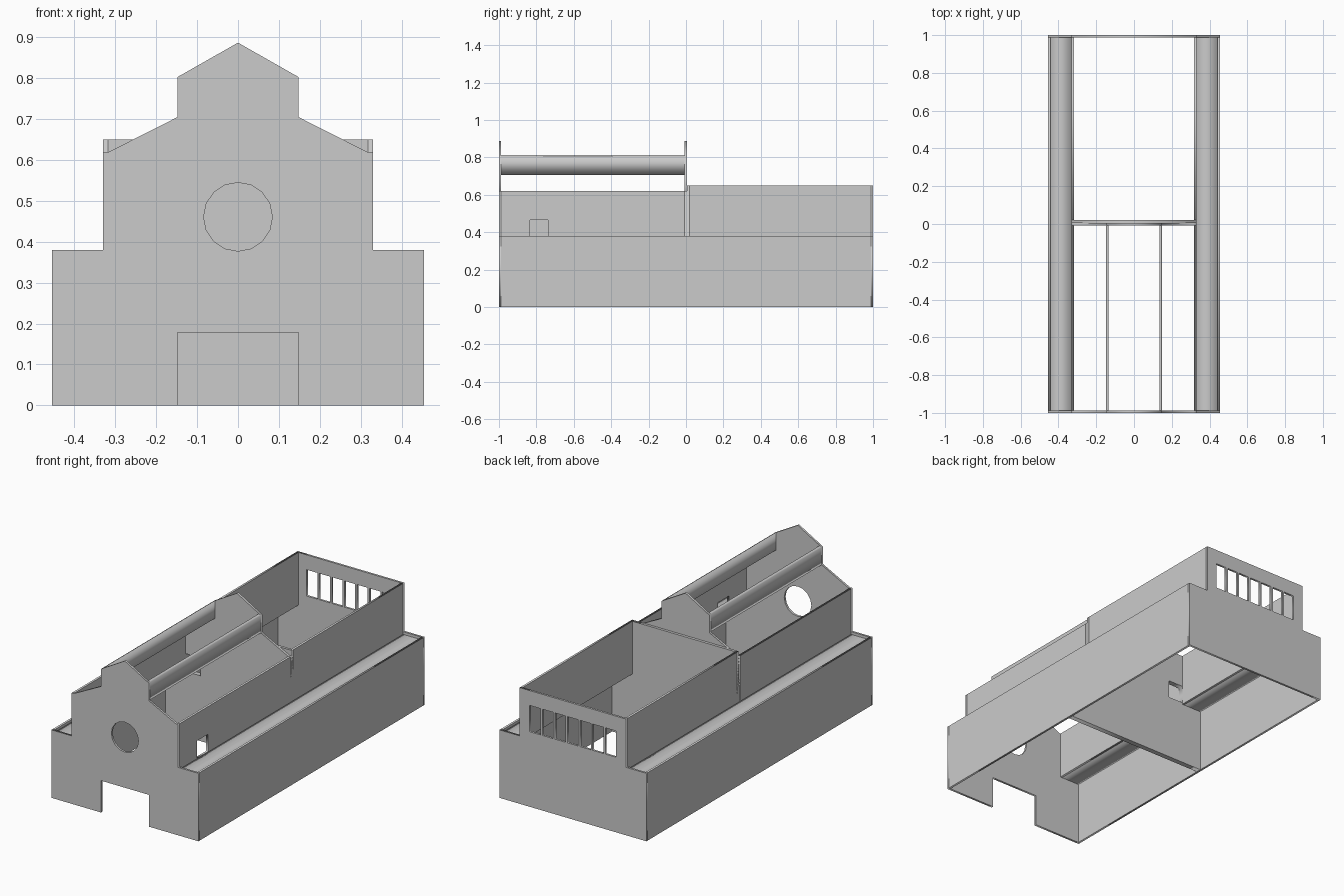
import bpy, math
from mathutils import Matrix

if "Cube" in bpy.data.objects:
    bpy.data.objects.remove(bpy.data.objects["Cube"])

T = 0.012  # wall thickness


def rect(a0, b0, a1, b1):
    return [(a0, b0), (a1, b0), (a1, b1), (a0, b1)]


def mirror(half):
    # closed outline from its right half
    return half + [(-x, z) for x, z in reversed(half) if x > 0]


def plate(name, loops, facing, pos, thick=T):
    # flat wall: first loop is the outline, the others are holes
    cu = bpy.data.curves.new(name, 'CURVE')
    cu.dimensions = '2D'
    cu.fill_mode = 'BOTH'
    cu.extrude = thick / 2
    for pts in loops:
        sp = cu.splines.new('POLY')
        sp.points.add(len(pts) - 1)
        for p, (a, b) in zip(sp.points, pts):
            p.co = (a, b, 0, 1)
        sp.use_cyclic_u = True
    tmp = bpy.data.objects.new(name + "_outline", cu)
    bpy.context.collection.objects.link(tmp)
    dg = bpy.context.evaluated_depsgraph_get()
    me = bpy.data.meshes.new_from_object(tmp.evaluated_get(dg))
    bpy.data.objects.remove(tmp)
    if facing == 'y':
        m = Matrix(((1, 0, 0, 0), (0, 0, -1, pos), (0, 1, 0, 0), (0, 0, 0, 1)))
    else:
        m = Matrix(((0, 0, 1, pos), (1, 0, 0, 0), (0, 1, 0, 0), (0, 0, 0, 1)))
    me.transform(m)
    me.name = name
    ob = bpy.data.objects.new(name, me)
    bpy.context.collection.objects.link(ob)
    return ob


def box(name, x0, x1, y0, y1, z0, z1):
    return plate(name, [rect(x0, z0, x1, z1)], 'y', (y0 + y1) / 2, y1 - y0)


gable = [(0.33, 0.62), (0.316, 0.62), (0.148, 0.705), (0.148, 0.803), (0, 0.887)]

# front wall with doorway and round window
rose = [(0.084 * math.cos(i * math.tau / 16), 0.461 + 0.084 * math.sin(i * math.tau / 16))
        for i in range(16)]
front = mirror([(0.148, 0), (0.455, 0), (0.455, 0.38), (0.33, 0.38)] + gable)
i = front.index((0, 0.887))
front = front[:i + 1] + front[i + 1:] + [(-0.148, 0.178), (0.148, 0.178)]
plate("front_wall", [front, rose], 'y', -1 + T / 2)

# middle gable wall and the back hall's own end wall, sharing a small side opening
opening = rect(-0.318, 0.365, -0.225, 0.465)
low = [(0.443, 0), (0.443, 0.36), (0.33, 0.36)]
plate("middle_gable_wall", [mirror(low + gable), opening], 'y', -0.002, 0.014)
plate("middle_hall_wall", [mirror(low + [(0.33, 0.65)]), opening], 'y', 0.0125, 0.015)

# back wall with a row of windows
n, w0, w1, bar = 7, -0.267, 0.267, 0.012
pane = (w1 - w0 - bar * (n - 1)) / n
panes = [rect(w0 + k * (pane + bar), 0.42, w0 + k * (pane + bar) + pane, 0.567)
         for k in range(n)]
back = mirror([(0.455, 0), (0.455, 0.38), (0.33, 0.38), (0.33, 0.65)])
plate("back_wall", [back] + panes, 'y', 1 - T / 2)

# long walls, aisle roofs and raised strips on both sides
e = 1 - T
nave = [(-e, 0.355), (e, 0.355), (e, 0.65), (0.005, 0.65), (0.005, 0.62), (-e, 0.62)]
side_window = rect(-0.835, 0.368, -0.738, 0.465)
for s, side in ((1, "right"), (-1, "left")):
    plate(side + "_outer_wall", [rect(-e, 0, e, 0.38)], 'x', s * (0.455 - T / 2))
    plate(side + "_nave_wall", [nave] + ([side_window] if s > 0 else []),
          'x', s * (0.33 - T / 2))
    xs = sorted((s * 0.33, s * 0.443))
    box(side + "_aisle_roof", xs[0], xs[1], -e, e, 0.355, 0.365)
    prof = [(s * 0.148, 0.705), (s * 0.136, 0.711), (s * 0.136, 0.810), (s * 0.148, 0.803)]
    plate(side + "_raised_strip", [prof], 'y', -0.4985, e - 0.009)
